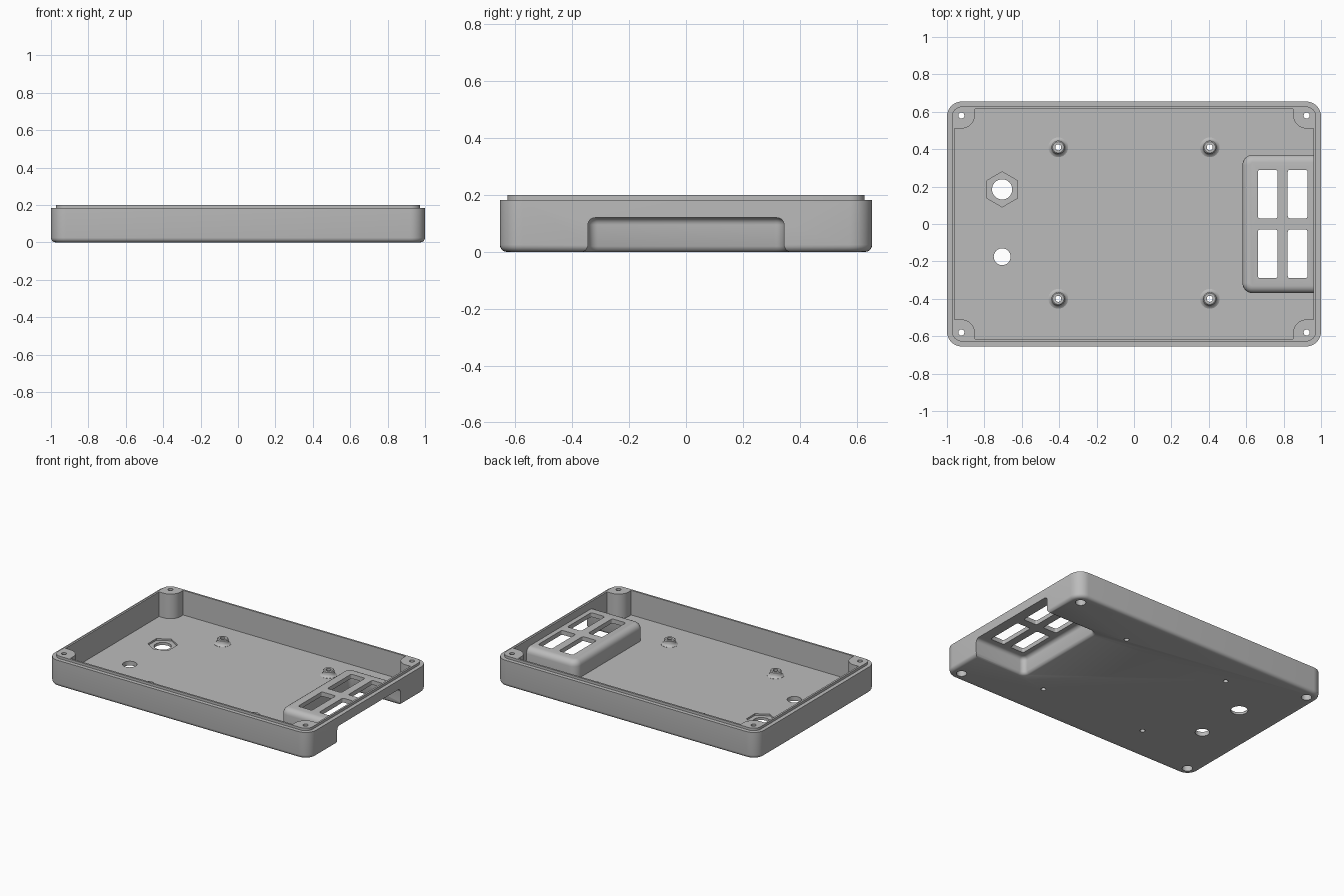
import bpy, bmesh, math

if "Cube" in bpy.data.objects:
    bpy.data.objects.remove(bpy.data.objects["Cube"])

grey = bpy.data.materials.new("mid grey plastic")
grey.diffuse_color = (0.5, 0.5, 0.5, 1)
grey.use_nodes = True
grey.node_tree.nodes["Principled BSDF"].inputs["Base Color"].default_value = grey.diffuse_color


def loft(name, cx, cy, hx, hy, r, rings, n=8):
    """Rounded-rectangle solid stacked from (inset, z) rings."""
    bm = bmesh.new()
    loops = []
    for inset, z in rings:
        a, b = hx - inset, hy - inset
        rr = max(min(r - inset, a, b), 0.003)
        pts = []
        for q, (sx, sy) in enumerate([(1, 1), (-1, 1), (-1, -1), (1, -1)]):
            for i in range(n + 1):
                t = math.pi / 2 * (q + i / n)
                pts.append((cx + sx * (a - rr) + rr * math.cos(t),
                            cy + sy * (b - rr) + rr * math.sin(t), z))
        loops.append([bm.verts.new(p) for p in pts])
    for lo, hi in zip(loops, loops[1:]):
        for i in range(len(lo)):
            j = (i + 1) % len(lo)
            bm.faces.new((lo[i], lo[j], hi[j], hi[i]))
    bm.faces.new(loops[0][::-1])
    bm.faces.new(loops[-1])
    bmesh.ops.remove_doubles(bm, verts=bm.verts, dist=1e-5)
    return finish(name, bm)


def finish(name, bm):
    bmesh.ops.recalc_face_normals(bm, faces=bm.faces)
    me = bpy.data.meshes.new(name)
    bm.to_mesh(me)
    bm.free()
    me.materials.append(grey)
    ob = bpy.data.objects.new(name, me)
    bpy.context.collection.objects.link(ob)
    return ob


def bore(x, y, r, z0, z1):
    return loft("bore", x, y, r, r, r, [(0, z0), (0, z1)])


def cut(target, tool):
    """Subtract the tool from the target and discard the tool."""
    m = target.modifiers.new("cut", 'BOOLEAN')
    m.operation, m.solver, m.object = 'DIFFERENCE', 'EXACT', tool
    bpy.context.view_layer.objects.active = target
    bpy.ops.object.modifier_apply(modifier=m.name)
    bpy.data.objects.remove(tool)


def fillet(r, z, up=True, steps=5):
    """Quarter-round rings: closing at the top (up) or opening from the bottom."""
    out = []
    for i in range(steps + 1):
        t = math.pi / 2 * i / steps
        out.append((r * (1 - math.cos(t)), z - r + r * math.sin(t)) if up
                   else (r * (1 - math.sin(t)), z + r * (1 - math.cos(t))))
    return out


# Outer tray with rounded bottom edge and stepped lip
tray = loft("case_tray", 0, 0, 1.0, 0.655, 0.08,
            fillet(0.025, 0, up=False) + [(0, 0.183), (0.027, 0.183), (0.027, 0.2)])

# Interior space, from which the inner features are left standing
space = loft("interior", 0, 0, 0.96, 0.615, 0.045, [(0, 0.03), (0, 0.3)])

# Raised housing over the side pocket
cut(space, loft("housing", 0.88, 0, 0.30, 0.37, 0.055,
                [(0, 0.01)] + fillet(0.04, 0.15)))
# Corner screw posts
for sx in (-1, 1):
    for sy in (-1, 1):
        cut(space, loft("post", sx * 1.0, sy * 0.66, 0.15, 0.15, 0.075,
                        [(0, 0.01), (0, 0.4)]))
# Board standoffs with flared feet
standoffs = [(x, y) for x in (-0.405, 0.405) for y in (-0.40, 0.41)]
for x, y in standoffs:
    cut(space, loft("standoff", x, y, 0.053, 0.053, 0.053,
                    [(0, 0.02), (0, 0.031), (0.01, 0.036), (0.017, 0.048),
                     (0.017, 0.063), (0.023, 0.068)]))
cut(tray, space)

# Pocket open to the right side, flared at the bottom edge
cut(tray, loft("pocket", 0.91, 0, 0.30, 0.345, 0.035,
               [(-0.018, -0.02), (-0.018, 0), (-0.007, 0.006), (0, 0.02)]
               + fillet(0.025, 0.12)))

# Four window slots in the housing roof
for x in (0.715, 0.875):
    for y in (-0.16, 0.16):
        cut(tray, loft("slot", x, y, 0.053, 0.13, 0.012, [(0, 0.08), (0, 0.3)], 4))

# Standoff pilot holes
for x, y in standoffs:
    cut(tray, bore(x, y, 0.016, -0.1, 0.3))

# Corner screw holes with counterbores from below
for sx in (-1, 1):
    for sy in (-1, 1):
        cut(tray, bore(sx * 0.923, sy * 0.58, 0.016, -0.1, 0.3))
        cut(tray, bore(sx * 0.923, sy * 0.58, 0.033, -0.1, 0.1))

# Two floor holes, one with a hexagonal nut recess
cut(tray, bore(-0.705, 0.185, 0.054, -0.1, 0.1))
cut(tray, bore(-0.705, -0.175, 0.045, -0.1, 0.1))
bm = bmesh.new()
bmesh.ops.create_cone(bm, cap_ends=True, segments=6, radius1=0.094, radius2=0.094, depth=0.1)
hexagon = finish("nut_recess", bm)
pts = hexagon.data.vertices
turn = 0 if any(abs(v.co.x) < 1e-4 for v in pts) else math.pi / 6
for v in pts:
    x, y = v.co.x, v.co.y
    v.co = (-0.705 + x * math.cos(turn) - y * math.sin(turn),
            0.185 + x * math.sin(turn) + y * math.cos(turn), v.co.z + 0.068)
cut(tray, hexagon)

# Smooth the rounded faces, keep hard edges crisp
bpy.ops.object.select_all(action='DESELECT')
tray.select_set(True)
bpy.context.view_layer.objects.active = tray
bpy.ops.object.shade_smooth_by_angle(angle=math.radians(35))
